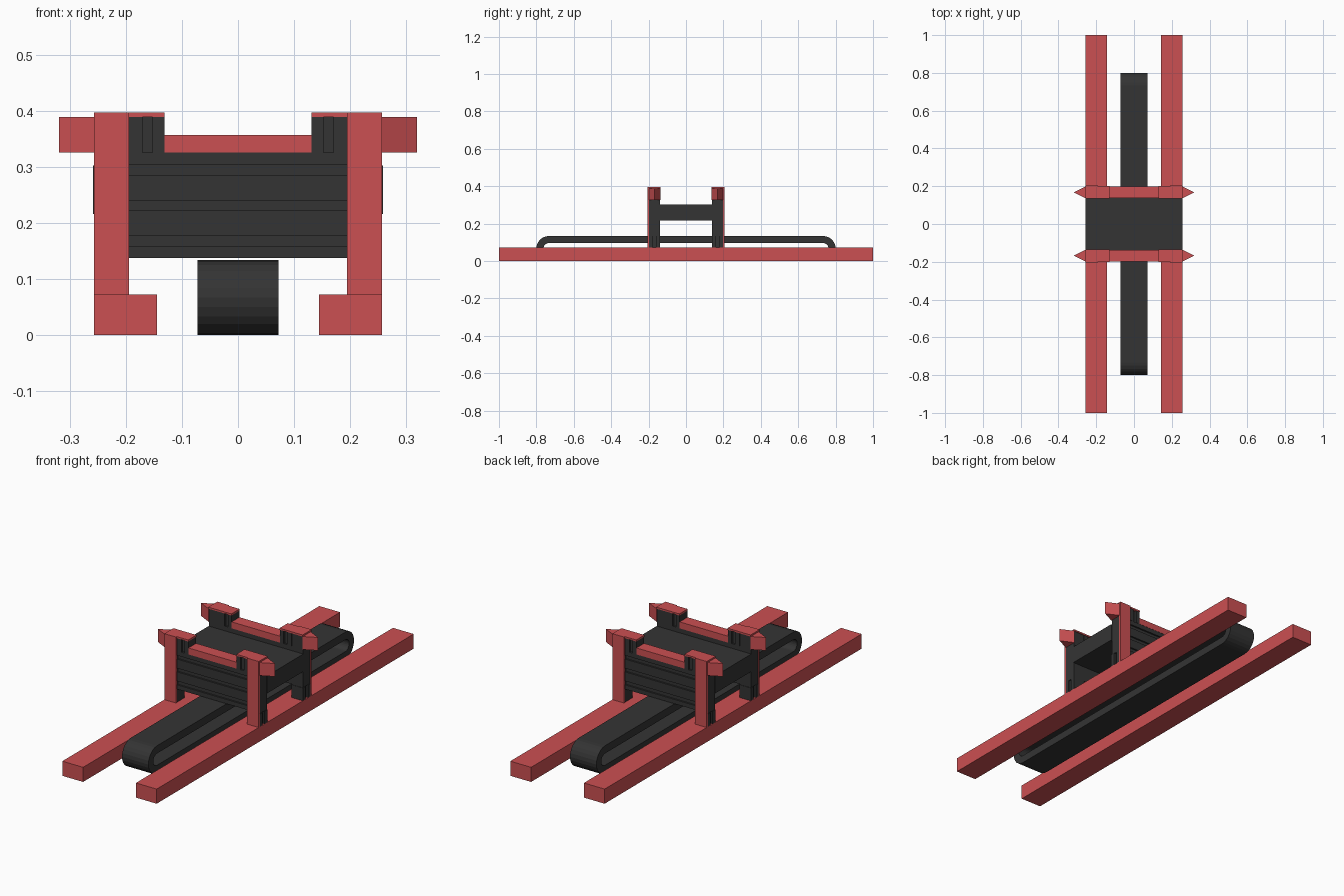
import bpy, bmesh, math
from mathutils import Vector

if "Cube" in bpy.data.objects:
    bpy.data.objects.remove(bpy.data.objects["Cube"])


def material(name, color):
    m = bpy.data.materials.new(name)
    m.diffuse_color = color
    m.use_nodes = True
    m.node_tree.nodes["Principled BSDF"].inputs["Base Color"].default_value = m.diffuse_color
    return m


RED = material("red", (0.6, 0.08, 0.085, 1))
DARK = material("dark", (0.034, 0.034, 0.034, 1))


def finish(name, bm, mat):
    bmesh.ops.recalc_face_normals(bm, faces=bm.faces)
    me = bpy.data.meshes.new(name)
    bm.to_mesh(me)
    bm.free()
    me.materials.append(mat)
    ob = bpy.data.objects.new(name, me)
    bpy.context.collection.objects.link(ob)
    return ob


def prism(name, pts, axis, a, b, mat):
    """Extrude a 2D outline along x (points y,z) or z (points x,y)."""
    bm = bmesh.new()
    place = (lambda p, t: (t, p[0], p[1])) if axis == 'x' else (lambda p, t: (p[0], p[1], t))
    face = bm.faces.new([bm.verts.new(place(p, a)) for p in pts])
    ext = bmesh.ops.extrude_face_region(bm, geom=[face])
    verts = [v for v in ext['geom'] if isinstance(v, bmesh.types.BMVert)]
    bmesh.ops.translate(bm, verts=verts, vec=Vector(place((0, 0), b - a)))
    return finish(name, bm, mat)


def box(name, x0, x1, y0, y1, z0, z1, mat):
    return prism(name, [(x0, y0), (x1, y0), (x1, y1), (x0, y1)], 'z', z0, z1, mat)


def stadium(r, n=12):
    """Outline with half-round ends in the y-z plane."""
    c, pts = 0.733, []
    for side in (1, -1):
        for i in range(n + 1):
            t = -math.pi / 2 + math.pi * i / n
            pts.append((side * (c + r * math.cos(t)), 0.067 + side * r * math.sin(t)))
    return pts


# Hollow belt loop
bm = bmesh.new()
rings = [[bm.verts.new((x, *p)) for p in stadium(r)]
         for x, r in ((-0.072, 0.067), (0.072, 0.067), (0.072, 0.029), (-0.072, 0.029))]
n = len(rings[0])
for k in range(4):
    a, b = rings[k], rings[(k + 1) % 4]
    for i in range(n):
        j = (i + 1) % n
        bm.faces.new((a[i], a[j], b[j], b[i]))
finish("belt_loop", bm, DARK)

# Bed between the two end frames
box("bed", -0.258, 0.258, -0.141, 0.141, 0.216, 0.302, DARK)

for sx, side in ((-1, "left"), (1, "right")):
    # Long ground rail
    box(side + "_rail", sx * 0.144, sx * 0.257, -1, 1, 0, 0.072, RED)

for sy, end in ((-1, "front"), (1, "back")):
    # End wall with grooved boards
    face, groove = 0.197, 0.189
    prof = [(0.14, 0.137), (face, 0.137)]
    for lo, hi in ((0.158, 0.177), (0.222, 0.24), (0.285, 0.303)):
        prof += [(face, lo), (groove, lo), (groove, hi), (face, hi)]
    prof += [(face, 0.325), (0.14, 0.325)]
    prism(end + "_wall", [(sy * y, z) for y, z in prof], 'x', -0.195, 0.195, DARK)
    # Red top bar
    box(end + "_top_bar", -0.131, 0.131, sy * 0.138, sy * 0.198, 0.325, 0.357, RED)

    for sx, side in ((-1, "left"), (1, "right")):
        tag = f"{end}_{side}_"
        # Dark leg and its slotted foot
        box(tag + "leg", sx * 0.195, sx * 0.255, sy * 0.14, sy * 0.197, 0.135, 0.389, DARK)
        foot = [(0.195, 0.138), (0.257, 0.138), (0.257, 0.16), (0.247, 0.16),
                (0.247, 0.178), (0.257, 0.178), (0.257, 0.197), (0.195, 0.197)]
        prism(tag + "foot", [(sx * x, sy * y) for x, y in foot], 'z', 0.072, 0.135, DARK)
        # Slotted bracket under the cap
        brk = [(0.131, 0.138), (0.152, 0.138), (0.152, 0.148), (0.17, 0.148),
               (0.17, 0.138), (0.194, 0.138), (0.194, 0.198), (0.17, 0.198),
               (0.17, 0.188), (0.152, 0.188), (0.152, 0.198), (0.131, 0.198)]
        prism(tag + "bracket", [(sx * x, sy * y) for x, y in brk], 'z', 0.325, 0.389, DARK)
        # Red cap, outer strip and pointed spike
        box(tag + "cap", sx * 0.131, sx * 0.257, sy * 0.136, sy * 0.2, 0.389, 0.397, RED)
        box(tag + "post_strip", sx * 0.194, sx * 0.257, sy * 0.197, sy * 0.206, 0.072, 0.397, RED)
        spike = [(0.255, 0.136), (0.319, 0.168), (0.255, 0.2)]
        prism(tag + "spike", [(sx * x, sy * y) for x, y in spike], 'z', 0.325, 0.389, RED)

bpy.context.view_layer.update()
